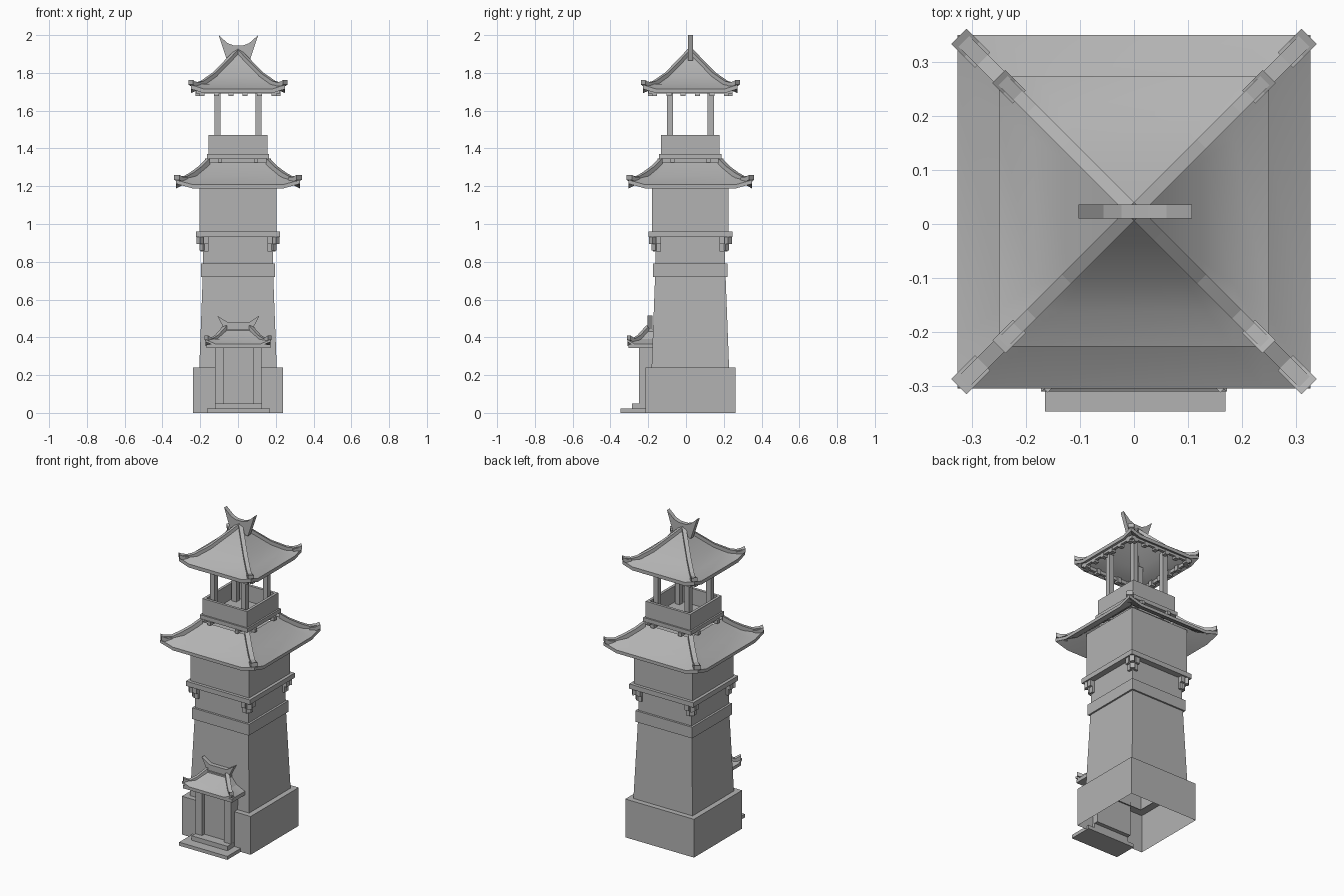
import bpy, bmesh
from mathutils import Vector

cube = bpy.data.objects.get("Cube")
if cube:
    bpy.data.objects.remove(cube, do_unlink=True)

CY = 0.023          # tower axis in y
CORNERS = [(1, 1), (-1, 1), (-1, -1), (1, -1)]

stone = bpy.data.materials.new("stone_grey")
stone.use_nodes = True
grey = (0.45, 0.45, 0.45, 1)
stone.diffuse_color = grey
stone.node_tree.nodes["Principled BSDF"].inputs["Base Color"].default_value = grey


def finish(name, bm, smooth=False):
    bmesh.ops.recalc_face_normals(bm, faces=bm.faces)
    mesh = bpy.data.meshes.new(name)
    bm.to_mesh(mesh)
    bm.free()
    mesh.materials.append(stone)
    ob = bpy.data.objects.new(name, mesh)
    bpy.context.collection.objects.link(ob)
    if smooth:
        bpy.ops.object.select_all(action='DESELECT')
        ob.select_set(True)
        bpy.context.view_layer.objects.active = ob
        bpy.ops.object.shade_smooth_by_angle(angle=0.4)
    return ob


def box(name, x, y, z):
    """Box from (min, max) pairs."""
    bm = bmesh.new()
    bmesh.ops.create_cube(bm, size=1)
    for v in bm.verts:
        v.co = Vector([a + (b - a) * (c + 0.5) for (a, b), c in zip((x, y, z), v.co)])
    return finish(name, bm)


def loft(bm, rings, closed=False):
    loops = [[bm.verts.new(p) for p in r] for r in rings]
    pairs = list(zip(loops, loops[1:])) + ([(loops[-1], loops[0])] if closed else [])
    for a, b in pairs:
        for i in range(len(a)):
            j = (i + 1) % len(a)
            bm.faces.new((a[i], a[j], b[j], b[i]))
    return loops


def square_stack(name, profile, cap_top=False, cap_bottom=False, closed=False):
    """Square-plan solid lofted through (half width, height) steps."""
    bm = bmesh.new()
    loops = loft(bm, [[(sx * h, CY + sy * h, z) for sx, sy in CORNERS] for h, z in profile], closed)
    if cap_top:
        bm.faces.new(loops[-1])
    if cap_bottom:
        bm.faces.new(loops[0])
    return finish(name, bm)


def slab(name, profile, origin, along, width):
    """Profile of (distance, height) in a vertical plane, given thickness."""
    bm = bmesh.new()
    o, u = Vector(origin), Vector(along)
    n = Vector((-u.y, u.x, 0)).normalized() * width / 2
    sides = [[o + u * d + Vector((0, 0, z)) + n * s for d, z in profile] for s in (-1, 1)]
    a, b = loft(bm, sides)
    bm.faces.new(a)
    bm.faces.new(b)
    return finish(name, bm)


def roof(name, profile, lift, thick):
    """Square roof shell with upturned corners on the outermost ring."""
    def ring(h, z, up):
        pts = []
        for k, (cx, cy) in enumerate(CORNERS):
            nx, ny = CORNERS[(k + 1) % 4]
            for t, raise_ in ((0, up), (0.135, 0), (0.865, 0)):
                pts.append((h * (cx + (nx - cx) * t), CY + h * (cy + (ny - cy) * t), z + raise_))
        return pts
    top = [ring(h, z, lift if i == 0 else 0) for i, (h, z) in enumerate(profile)]
    under = [[(x, y, z - thick) for x, y, z in r] for r in top]
    bm = bmesh.new()
    loft(bm, under[::-1] + top, closed=True)
    return finish(name, bm, smooth=True)


def hip_ridges(name, path, width, height):
    profile = path + [(r, z - height) for r, z in path[::-1]]
    for k, (sx, sy) in enumerate(CORNERS):
        slab(f"{name}_{k + 1}", profile, (0, CY, 0), (sx, sy, 0), width)


# Tower base, tapered body and bands
square_stack("tower_base", [(0.238, 0), (0.238, 0.24), (0.19, 0.24)])
square_stack("tower_body", [(0.205, 0.24), (0.184, 0.79), (0.184, 0.94)])
square_stack("lower_band", [(0.18, 0.72), (0.197, 0.72), (0.197, 0.79), (0.18, 0.79)], closed=True)
square_stack("ledge", [(0.222, 0.93), (0.222, 0.96)], cap_top=True, cap_bottom=True)
square_stack("upper_room", [(0.203, 0.96), (0.203, 1.25)], cap_top=True)


# Stepped brackets at the corners under the ledge
def bracket(name, x, y, z):
    return box(name, sorted(x), sorted(y), z)


for k, (sx, sy) in enumerate(CORNERS):
    for depth, low in ((0.198, 0.855), (0.213, 0.893)):
        z = (low, 0.932)
        along, out = (0.155, 0.182), (0.17, depth)
        tag = f"{k + 1}_{'long' if low < 0.88 else 'short'}"
        bracket(f"bracket_front_{tag}", [sx * a for a in along], [CY + sy * a for a in out], z)
        bracket(f"bracket_side_{tag}", [sx * a for a in out], [CY + sy * a for a in along], z)
    slab(f"bracket_corner_{k + 1}", [(0.17, 0.86), (0.195, 0.86), (0.195, 0.893), (0.21, 0.893),
                                     (0.21, 0.932), (0.17, 0.932)], (0, CY, 0), (sx, sy, 0), 0.028)

# Lower roof with hip ridges
roof("lower_roof", [(0.327, 1.208), (0.24, 1.254), (0.155, 1.325)], 0.025, 0.02)
hip_ridges("lower_hip_ridge", [(0.157, 1.348), (0.2, 1.305), (0.245, 1.272), (0.28, 1.252), (0.318, 1.255)],
           0.028, 0.03)
hip_ridges("lower_ridge_end", [(0.28, 1.245), (0.3, 1.246), (0.324, 1.26)], 0.04, 0.026)

# Belfry parapet, floor and corner posts
square_stack("parapet_ledge", [(0.165, 1.345), (0.165, 1.37)], cap_top=True, cap_bottom=True)
square_stack("parapet", [(0.155, 1.365), (0.155, 1.47), (0.138, 1.47), (0.138, 1.365)], closed=True)
for k, (sx, sy) in enumerate(CORNERS):
    x, y = sx * 0.108, CY + sy * 0.108
    box(f"belfry_post_{k + 1}", (x - 0.016, x + 0.016), (y - 0.016, y + 0.016), (1.37, 1.76))
for s in (-1, 1):
    x, y = s * 0.095, CY + s * 0.095
    box(f"joist_y_{s + 2}", (x - 0.011, x + 0.011), (CY - 0.175, CY + 0.175), (1.325, 1.347))
    box(f"joist_x_{s + 2}", (-0.175, 0.175), (y - 0.011, y + 0.011), (1.325, 1.347))

# Upper roof, hip ridges and rafter ends
roof("upper_roof", [(0.25, 1.715), (0.185, 1.742), (0.125, 1.785), (0.06, 1.85), (0.001, 1.918)], 0.022, 0.022)
hip_ridges("upper_hip_ridge", [(0, 1.932), (0.045, 1.884), (0.125, 1.802), (0.19, 1.757), (0.215, 1.75),
                               (0.244, 1.757)], 0.024, 0.024)
hip_ridges("upper_ridge_end", [(0.212, 1.744), (0.23, 1.748), (0.25, 1.762)], 0.034, 0.024)
square_stack("eave_rail", [(0.205, 1.69), (0.222, 1.69), (0.222, 1.71), (0.205, 1.71)], closed=True)
for i in range(6):
    c = -0.19 + 0.076 * i
    for s in (-1, 1):
        lo, hi = sorted((s * 0.195, s * 0.224))
        box(f"rafter_y_{i}_{s + 2}", (c - 0.013, c + 0.013), (CY + lo, CY + hi), (1.678, 1.71))
        box(f"rafter_x_{i}_{s + 2}", (lo, hi), (CY + c - 0.013, CY + c + 0.013), (1.678, 1.71))


# Horned crest, mirrored about its centre
def crest(name, half, y, width):
    slab(name, half + [(-x, z) for x, z in half[::-1]], (0.002, y, 0), (1, 0, 0), width)


crest("roof_crest", [(0.06, 1.865), (0.105, 2.0), (0.058, 1.958), (0.025, 1.945)], CY, 0.026)

# Entrance porch: steps, columns, door panel, lintel
box("porch_slab", (-0.165, 0.169), (-0.347, -0.2), (0, 0.022))
box("porch_step", (-0.122, 0.126), (-0.285, -0.2), (0.022, 0.05))
for s, side in ((-1, "right"), (1, "left")):
    x = 0.002 + s * 0.1
    box(f"porch_column_{side}", (x - 0.023, x + 0.023), (-0.25, -0.175), (0.05, 0.345))
box("door_panel", (-0.08, 0.084), (-0.226, -0.175), (0.05, 0.345))
box("porch_lintel", (-0.168, 0.172), (-0.305, -0.175), (0.343, 0.363))

# Porch roof: half-hip leaning on the tower, with ridges and crest
bm = bmesh.new()
rows = []
for x, y, z, up in ((0.172, -0.31, 0.366, 0.022), (0.115, -0.262, 0.392, 0), (0.07, -0.205, 0.442, 0)):
    rows.append([(-x, -0.17, z), (-x, y * 0.75 - 0.0425, z), (-x, y, z + up), (-x * 0.7, y, z),
                 (x * 0.7, y, z), (x, y, z + up), (x, y * 0.75 - 0.0425, z), (x, -0.17, z)])
loft(bm, [[(x, y, z - 0.012) for x, y, z in r] for r in rows[::-1]] + rows, closed=True)
porch_roof = finish("porch_roof", bm, smooth=True)
for s, side in ((-1, "right"), (1, "left")):
    path = [(0, 0.462), (0.45, 0.412), (0.75, 0.393), (1, 0.41)]
    slab(f"porch_ridge_{side}", path + [(d, z - 0.024) for d, z in path[::-1]],
         (s * 0.068, -0.203, 0), (s * 0.1, -0.1, 0), 0.024)
box("porch_ridge_top", (-0.075, 0.079), (-0.212, -0.17), (0.42, 0.445))
crest("porch_crest", [(0.07, 0.435), (0.112, 0.515), (0.06, 0.482)], -0.19, 0.026)
